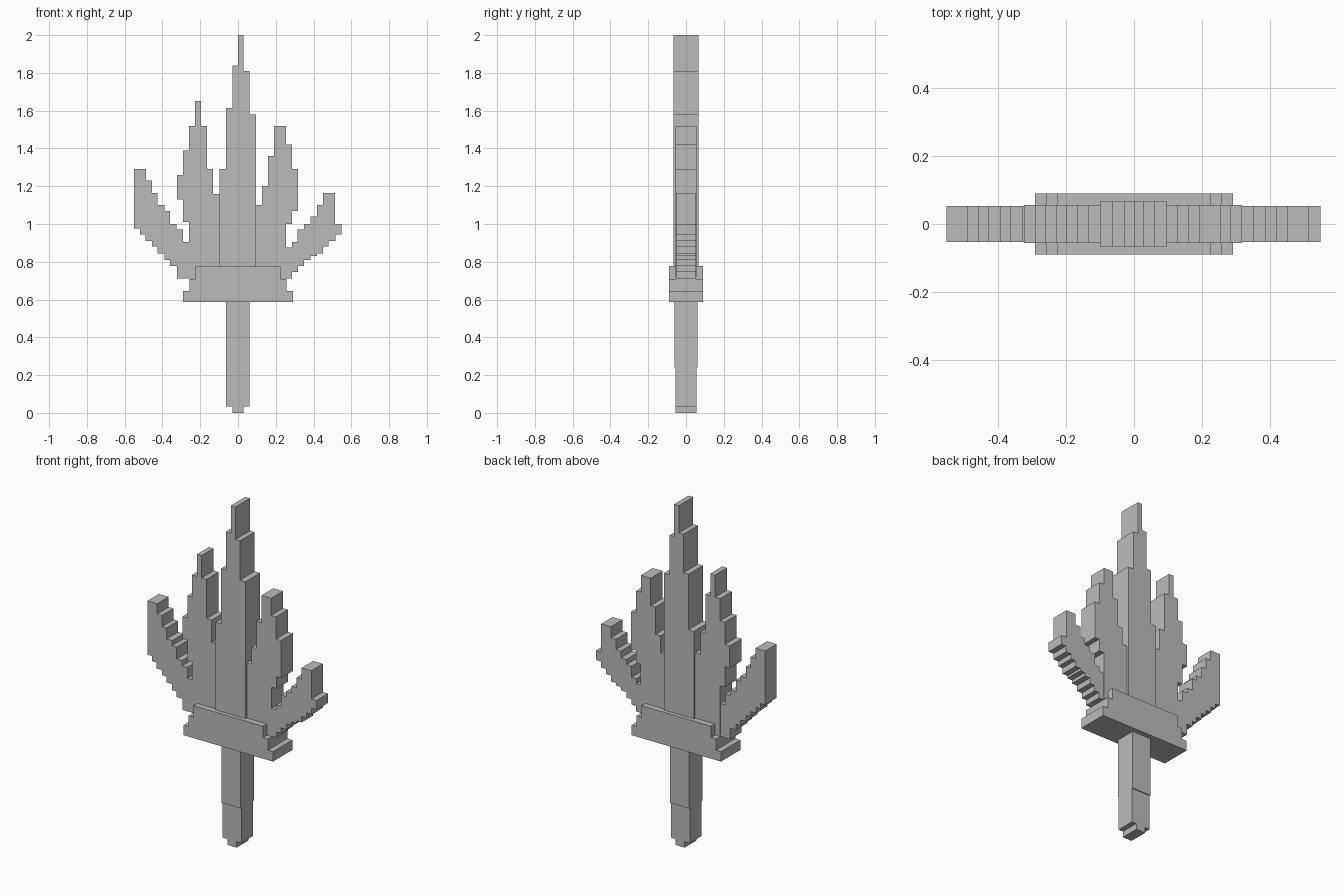
import bpy, bmesh

grey = bpy.data.materials.new("plain grey")
grey.diffuse_color = (0.5, 0.5, 0.5, 1)


def stepped_plate(name, path, half_depth):
    """Extrude a stepped outline; each point moves across in x, then up or down to z."""
    pts = []
    for i, (x, z) in enumerate(path):
        for p in ((x, path[i - 1][1]), (x, z)):
            if not pts or p != pts[-1]:
                pts.append(p)
    if pts[0] == pts[-1]:
        pts.pop()
    bm = bmesh.new()
    face = bm.faces.new([bm.verts.new((x, -half_depth, z)) for x, z in pts])
    ext = bmesh.ops.extrude_face_region(bm, geom=[face])
    for v in ext["geom"]:
        if isinstance(v, bmesh.types.BMVert):
            v.co.y = half_depth
    bmesh.ops.recalc_face_normals(bm, faces=bm.faces)
    me = bpy.data.meshes.new(name)
    bm.to_mesh(me)
    bm.free()
    me.materials.append(grey)
    ob = bpy.data.objects.new(name, me)
    bpy.context.collection.objects.link(ob)
    return ob


def mirrored(half, bottom):
    """Complete a symmetric stepped outline from its left half (rising z, shrinking width)."""
    left = [(-w, z) for w, z in half]
    zs = [bottom] + [z for _, z in half]
    right = [(w, zs[i]) for i, (w, _) in reversed(list(enumerate(half)))]
    return left + right


# handle: slimmer lower grip with a small stepped foot, thicker upper part
stepped_plate("lower_handle", [(-0.03, 0.035), (-0.063, 0.24), (0.06, 0.035), (0.03, 0.0)], 0.055)
stepped_plate("upper_handle", [(-0.063, 0.60), (0.06, 0.24)], 0.061)

# stepped guard
stepped_plate("guard", mirrored([(0.29, 0.645), (0.257, 0.71), (0.225, 0.777)], 0.587), 0.09)

# tall central blade
stepped_plate("centre_blade", [
    (-0.098, 1.29), (-0.063, 1.615), (-0.03, 1.84), (0.0, 2.0),
    (0.03, 1.81), (0.06, 1.58), (0.096, 0.75)], 0.067)

# inner blades
stepped_plate("inner_blade_left", [
    (-0.26, 1.01), (-0.29, 1.13), (-0.322, 1.26), (-0.29, 1.39), (-0.26, 1.52),
    (-0.227, 1.65), (-0.197, 1.52), (-0.165, 1.29), (-0.132, 1.16), (-0.09, 0.72)], 0.055)
stepped_plate("inner_blade_right", [
    (0.09, 1.10), (0.126, 1.20), (0.158, 1.36), (0.19, 1.52), (0.253, 1.42),
    (0.285, 1.29), (0.317, 1.07), (0.287, 1.0), (0.255, 0.72)], 0.055)

# outer curved blades
stepped_plate("outer_blade_left", [
    (-0.322, 0.777), (-0.36, 0.81), (-0.39, 0.845), (-0.425, 0.88), (-0.455, 0.91),
    (-0.49, 0.945), (-0.52, 0.975), (-0.55, 1.29), (-0.487, 1.23), (-0.455, 1.165),
    (-0.425, 1.10), (-0.39, 1.07), (-0.36, 1.0), (-0.325, 0.97), (-0.29, 0.905),
    (-0.2, 0.712)], 0.053)
stepped_plate("outer_blade_right", [
    (0.2, 0.875), (0.285, 0.905), (0.315, 0.97), (0.35, 1.0), (0.385, 1.04),
    (0.417, 1.10), (0.45, 1.165), (0.513, 1.0), (0.547, 0.945), (0.515, 0.91),
    (0.48, 0.88), (0.45, 0.845), (0.417, 0.83), (0.385, 0.81), (0.35, 0.777),
    (0.317, 0.745), (0.287, 0.712), (0.255, 0.68), (0.2, 0.68)], 0.053)
